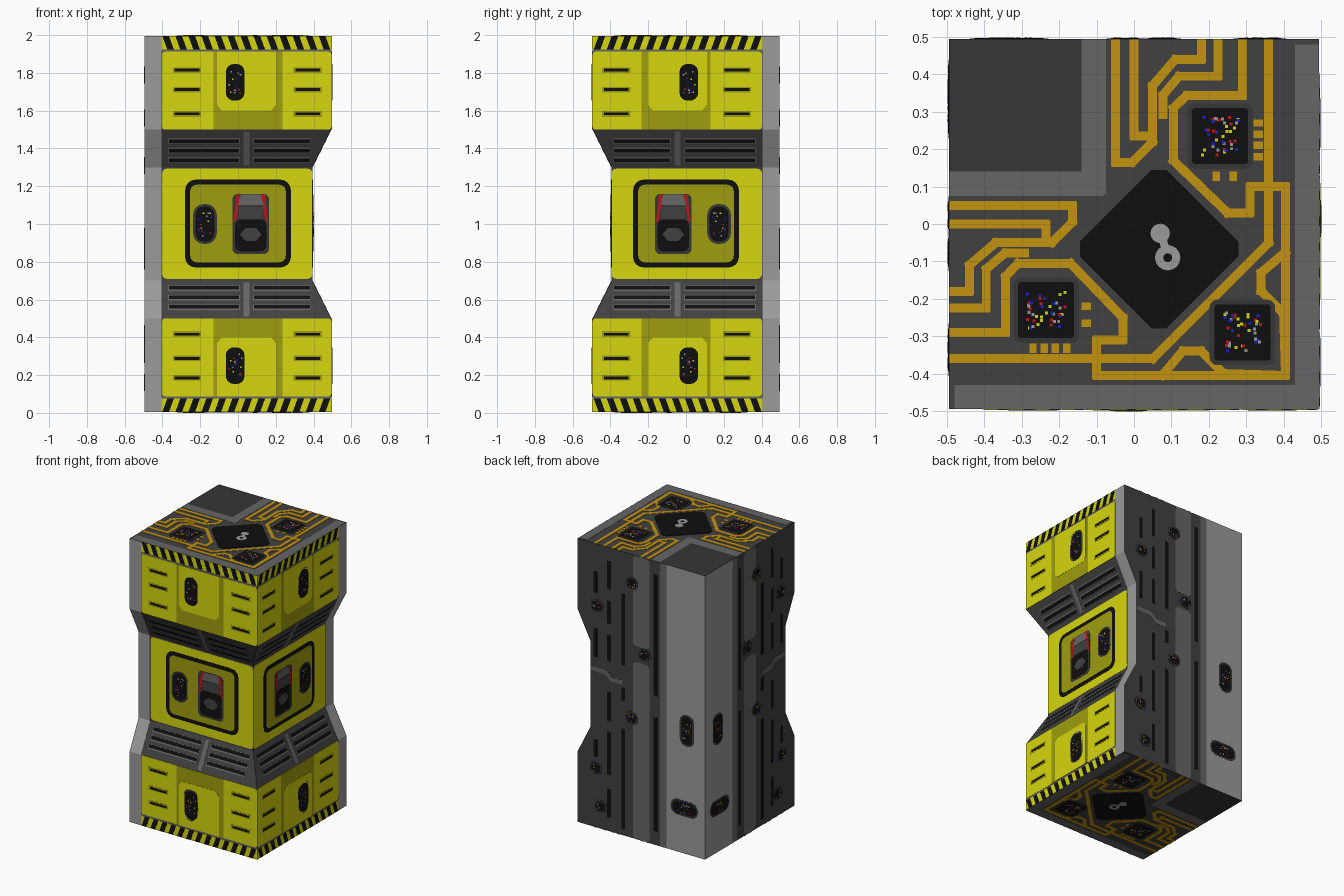
import bpy, bmesh, math, random
from mathutils import Vector

if "Cube" in bpy.data.objects:
    bpy.data.objects.remove(bpy.data.objects["Cube"])

random.seed(4)
H, STEP = 0.494, 0.0012          # core half width, thickness of one plate layer


def lin(c):
    return tuple(((v / 255 + 0.055) / 1.055) ** 2.4 if v > 10 else v / 3295 for v in c) + (1,)


COLOURS = {
    "yellow": (214, 214, 14), "dark_yellow": (160, 158, 14), "black": (15, 15, 15),
    "charcoal": (65, 65, 65), "dark_grey": (54, 54, 54), "grey": (102, 102, 102),
    "light_grey": (155, 155, 155), "gold": (194, 146, 16), "red": (190, 20, 25), "blue": (25, 30, 200)}
NAMES = list(COLOURS)
MATS = []
for n in NAMES:
    m = bpy.data.materials.new(n)
    m.diffuse_color = lin(COLOURS[n])
    m.use_nodes = True
    m.node_tree.nodes["Principled BSDF"].inputs["Base Color"].default_value = m.diffuse_color
    MATS.append(m)
parts = {}


def get_part(name):
    return parts.setdefault(name, bmesh.new())


def half(z):                      # distance of the waisted faces from the axis
    k = min(max((abs(z - 1) - 0.3) / 0.2, 0), 1)
    return H - 0.1 + 0.1 * k


# Drawing frames: flat (u, v) plus height h to 3D
def front(u, v, h): return Vector((u, -half(v) - h, v))
def back(u, v, h): return Vector((u - H, H + h, v))
def top(u, v, h): return Vector((u, v, 2 - 0.006 + h))
def bottom(u, v, h): return Vector((u, v, 0.006 - h))


def plate(name, frame, poly, colour, layer=1, twin=True):
    """Thin plate on a face, with its twin mirrored over the y = -x diagonal."""
    bm = get_part(name)
    for swap in ((False, True) if twin else (False,)):
        rings = []
        for h in (0, layer * STEP):
            pts = [frame(u, v, h) for u, v in poly]
            if swap:
                pts = [Vector((-p.y, -p.x, p.z)) for p in pts]
            rings.append([bm.verts.new(p) for p in pts])
        lo, hi = rings
        n = len(poly)
        faces = [bm.faces.new(lo), bm.faces.new(hi)]
        faces += [bm.faces.new((lo[i], lo[(i + 1) % n], hi[(i + 1) % n], hi[i])) for i in range(n)]
        for f in faces:
            f.material_index = NAMES.index(colour)


def rect(u0, v0, u1, v1, r=0):
    if r == 0:
        return [(u0, v0), (u1, v0), (u1, v1), (u0, v1)]
    out = []
    for cu, cv, a in ((u1 - r, v0 + r, -90), (u1 - r, v1 - r, 0), (u0 + r, v1 - r, 90), (u0 + r, v0 + r, 180)):
        for k in range(5):
            t = math.radians(a + k * 22.5)
            out.append((cu + r * math.cos(t), cv + r * math.sin(t)))
    return out


def disc(cu, cv, r):
    return rect(cu - r, cv - r, cu + r, cv + r, r * 0.999)


def chip(name, frame, cu, cv, w, h, r, layer, twin=True, count=16):
    """Black socket with a grey rim and coloured specks."""
    for grow, col, k in ((0, "dark_grey", 0), (0.013, "black", 1)):
        plate(name, frame, rect(cu - w / 2 + grow, cv - h / 2 + grow, cu + w / 2 - grow,
                                cv + h / 2 - grow, max(r - grow, 0.005)), col, layer + k, twin)
    for i in range(count):
        u, v = cu + random.uniform(-.28, .28) * w, cv + random.uniform(-.3, .3) * h
        plate(name, frame, rect(u - .004, v - .004, u + .004, v + .004),
              ("red", "blue", "yellow", "light_grey")[i % 4], layer + 2, twin)


def trace(frame, pts, w=0.012):
    for (a, b), (c, d) in zip(pts, pts[1:]):
        t = Vector((c - a, d - b)).normalized() * w
        n = Vector((-t.y, t.x))
        p, q = Vector((a, b)) - t * .8, Vector((c, d)) + t * .8
        plate("circuit_traces", frame, [tuple(x) for x in (p + n, p - n, q - n, q + n)], "gold", 2)


# Waisted core column
bm = get_part("column_core")
rings = []
for z in (0.006, 0.5, 0.7, 1.3, 1.5, 1.994):
    a = half(z)
    rings.append([bm.verts.new(p) for p in ((-H, -a, z), (a, -a, z), (a, H, z), (-H, H, z))])
for lo, hi in zip(rings, rings[1:]):
    for i in range(4):
        bm.faces.new((lo[i], lo[(i + 1) % 4], hi[(i + 1) % 4], hi[i]))
bm.faces.new(rings[0]), bm.faces.new(rings[-1])
for f in bm.faces:
    f.material_index = NAMES.index("charcoal")

# Yellow end blocks and louvred slopes, upper and lower
for flip in (False, True):
    def F(u, v, h, flip=flip): return front(u, 2 - v if flip else v, h)
    plate("edge_strips", F, rect(-H, 1.5, -.405, 1.994), "light_grey")
    plate("edge_strips", F, rect(-H, 1.3, -.405, 1.5), "light_grey")
    plate("end_panels", F, rect(-.405, 1.908, H, 1.927), "grey")
    plate("end_panels", F, rect(-.402, 1.5, H, 1.912, .015), "yellow", 2)
    plate("end_panels", F, [(-.13, 1.5), (.235, 1.5), (.235, 1.912), (-.13, 1.912)], "dark_yellow", 3)
    plate("end_panels", F, [(-.085, 1.6), (.175, 1.6), (.2, 1.63), (.2, 1.912), (-.11, 1.912), (-.11, 1.63)],
          "yellow", 4)
    # hazard band
    plate("hazard_bands", F, rect(-.405, 1.925, H, 1.994), "yellow", 2)
    for i in range(13):
        u = -.4 + i * .069
        plate("hazard_bands", F, [(u + .025, 1.925), (u + .06, 1.925), (u + .035, 1.994), (u, 1.994)], "black", 3)
    # vent slots
    for v in (1.815, 1.712, 1.583):
        for u in (-.345, .295):
            plate("vent_slots", F, rect(u, v - .016, u + .15, v + .014), "dark_yellow", 3)
            plate("vent_slots", F, rect(u + .01, v - .007, u + .14, v + .007), "black", 4)
    chip("socket_lights", F, -.015, 1.75, .125, .22, .055, 4)
    # louvres
    for v in (1.34, 1.39, 1.44):
        for u0, u1 in ((-.37, .01), (.08, .385)):
            plate("louvres", F, rect(u0, v - .015, u1, v + .015), "grey", 1)
            plate("louvres", F, rect(u0 + .005, v - .012, u1 - .005, v + .007), "black", 2)
    plate("louvres", F, rect(.03, 1.31, .06, 1.49), "grey", 1)

# Yellow waist panel with framed display
plate("edge_strips", front, rect(-H, .7, -.405, 1.3), "light_grey")
plate("waist_panel", front, rect(-.402, .71, .394, 1.293, .025), "yellow", 1)
plate("waist_panel", front, rect(-.28, .77, .28, 1.235, .055), "black", 2)
plate("waist_panel", front, rect(-.253, .797, .253, 1.208, .035), "dark_yellow", 3)
chip("socket_lights", front, -.175, 1.0, .125, .21, .055, 4)

# Control handle in the display
plate("control_handle", front, rect(-.03, .84, .165, 1.16, .03), "dark_grey", 3.3)
plate("control_handle", front, [(.0, 1.1), (.135, 1.1), (.12, 1.155), (.015, 1.155)], "grey", 4)
for s in (-1, 1):
    c = .0675
    plate("control_handle", front, [(c + s * .092, 1.01), (c + s * .078, 1.01), (c + s * .055, 1.155),
                                    (c + s * .075, 1.155)], "red", 4)
plate("control_handle", front, rect(-.015, .855, .15, 1.025, .03), "black", 3.7)
plate("control_handle", front, rect(.005, 1.03, .13, 1.09), "charcoal", 4)
plate("control_handle", front, [(.01, .945), (.04, .91), (.095, .91), (.125, .945), (.095, .98), (.04, .98)],
      "charcoal", 4.2)

# Rear corner column, conduits and sockets
plate("rear_corner_column", back, rect(0, .006, .3, 1.994), "light_grey")
plate("rear_corner_column", back, rect(.3, .006, .35, 1.994), "grey")
for v0, v1 in ((.006, 1.25), (1.36, 1.994)):
    plate("rear_conduits", back, rect(.43, v0, .56, v1, .03), "grey")
    plate("rear_conduits", back, rect(.455, v0 + .01, .535, v1 - .01, .02), "light_grey", .5)
plate("rear_conduits", back, [(.64, 1.06), (.73, 1.06), (.78, 1.1), (.89, 1.1), (.89, 1.13), (.77, 1.13),
                              (.72, 1.09), (.64, 1.09)], "grey")
for u, spans in ((.745, ((.1, .3), (.4, .7), (.78, .98), (1.2, 1.38), (1.46, 1.62), (1.7, 1.9))),
                 (.635, ((.05, .75), (.95, 1.04), (1.2, 1.7))),
                 (.85, ((.5, .62), (1.2, 1.4), (1.65, 1.8))),
                 (.385, ((.1, .9), (1.05, 1.9)))):
    for v0, v1 in spans:
        plate("rear_slots", back, rect(u - .014, v0, u + .014, v1), "black")
for u, v in ((.57, 1.79), (.84, 1.56), (.47, 1.31), (.57, .845), (.85, .42), (.81, .16)):
    chip("rear_sockets", back, u, v, .1, .09, .04, 2, count=8)
chip("rear_sockets", back, .14, .87, .11, .22, .05, 2)
chip("rear_sockets", back, .16, .32, .21, .11, .05, 2)

# Circuit boards on both ends
for C in (top, bottom):
    plate("end_borders", C, rect(.43, -H, H, .48), "grey")
    plate("end_borders", C, rect(-.14, .08, -.075, H), "grey")
    plate("end_borders", C, rect(-H, .14, -.14, H), "dark_grey", 1, False)
    trace(C, [(-.05, .485), (-.05, .165), (-.005, .165), (.05, .22), (.05, .37), (.11, .44), (.18, .44), (.18, .485)])
    trace(C, [(.0, .485), (.0, .235), (.03, .235)])
    trace(C, [(.225, .485), (.225, .395), (.12, .395), (.078, .345), (.078, .29)])
    trace(C, [(.29, .485), (.29, .343), (.14, .343), (.105, .31), (.105, .17), (.25, .03), (.31, .03),
              (.31, .1), (.405, .1), (.405, -.075), (.34, -.13), (.34, -.18), (.4, -.24), (.405, -.405), (.06, -.405)])
    trace(C, [(.36, .485), (.36, -.05), (.065, -.345)])
    for v in (.18, .21, .24, .27):
        plate("chip_pins", C, rect(.32, v - .01, .345, v + .01), "gold", 2)
    for u in (.22, .265):
        plate("chip_pins", C, rect(u - .01, .115, u + .01, .14), "gold", 2)
    chip("end_chips", C, .23, .235, .175, .175, .02, 2.5, count=40)
    chip("end_chips", C, .29, -.29, .175, .175, .02, 2.5, False, 40)
    # central black diamond with a small metal pin
    r, k, c = .232, .02, .067
    dia = [(c + r - k, -c + k), (c + k, -c + r - k), (c - k, -c + r - k), (c - r + k, -c + k),
           (c - r + k, -c - k), (c - k, -c - r + k), (c + k, -c - r + k), (c + r - k, -c - k)]
    plate("centre_diamond", C, dia, "black", 3, False)
    plate("centre_pin", C, disc(.07, -.025, .026), "light_grey", 4, False)
    plate("centre_pin", C, disc(.09, -.09, .034), "light_grey", 4, False)
    plate("centre_pin", C, [(.062, -.03), (.08, -.09), (.1, -.085), (.085, -.03)], "light_grey", 3.8, False)
    plate("centre_pin", C, disc(.09, -.09, .012), "black", 4.8, False)

# Turn every collected part into an object
for name, bm in parts.items():
    bmesh.ops.recalc_face_normals(bm, faces=bm.faces)
    me = bpy.data.meshes.new(name)
    bm.to_mesh(me)
    bm.free()
    for m in MATS:
        me.materials.append(m)
    bpy.context.collection.objects.link(bpy.data.objects.new(name, me))
